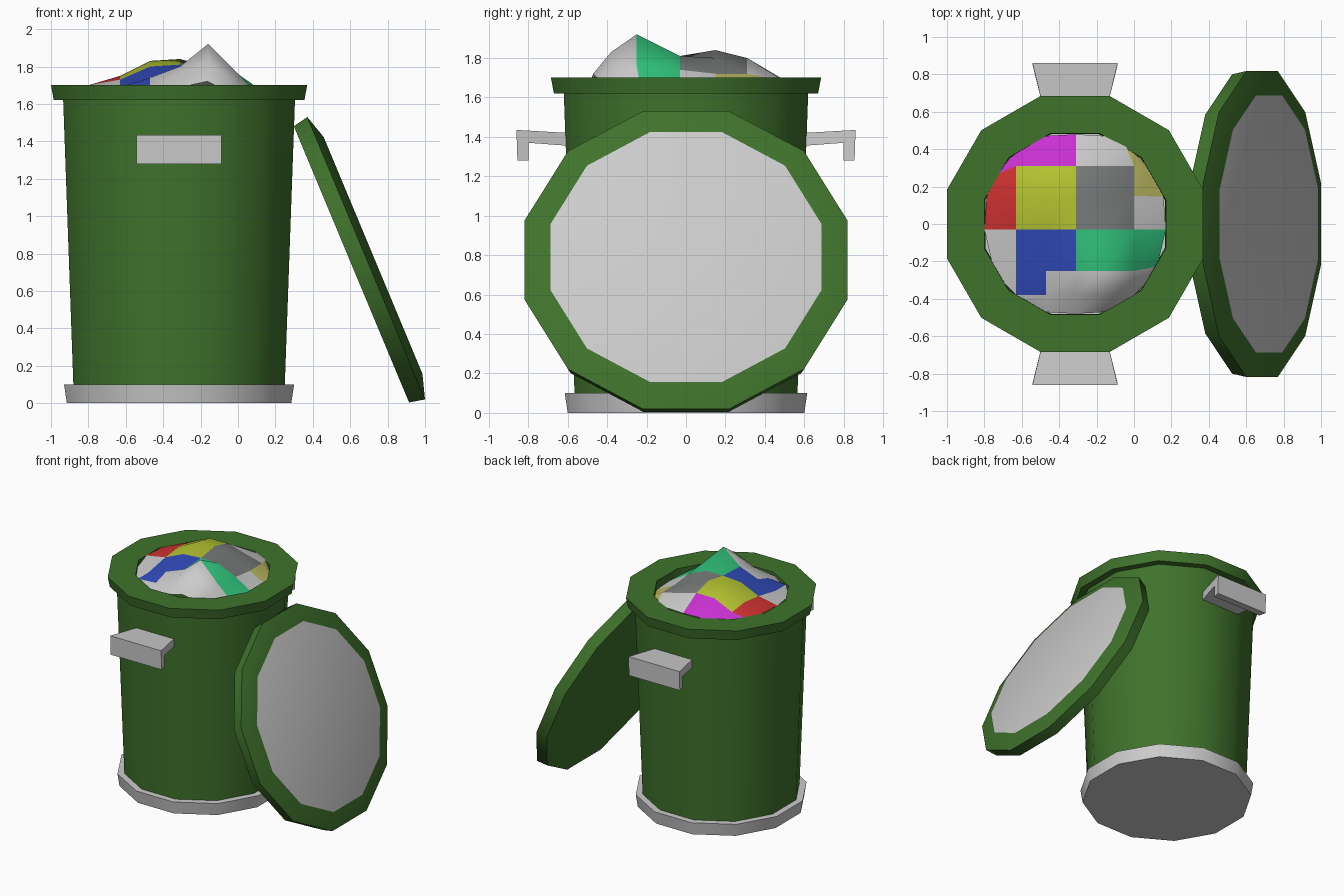
import bpy, math
from math import cos, sin, pi, radians

if "Cube" in bpy.data.objects:
    bpy.data.objects.remove(bpy.data.objects["Cube"])

CX = -0.315   # can axis


def mat(name, r, g, b):
    m = bpy.data.materials.new(name)
    m.diffuse_color = (r, g, b, 1)
    m.use_nodes = True
    m.node_tree.nodes["Principled BSDF"].inputs["Base Color"].default_value = m.diffuse_color
    return m


green = mat("green", 0.05, 0.17, 0.025)
grey = mat("light_grey", 0.8, 0.8, 0.8)


def make(name, verts, faces, mats=(), loc=(0, 0, 0), angle=40):
    me = bpy.data.meshes.new(name)
    me.from_pydata(verts, [], faces)
    for m in mats:
        me.materials.append(m)
    me.shade_smooth()
    me.set_sharp_from_angle(angle=radians(angle))
    ob = bpy.data.objects.new(name, me)
    ob.location = loc
    bpy.context.collection.objects.link(ob)
    return ob


def revolve(name, profile, mats=(), loc=(0, 0, 0), cap_start=False, cap_end=False, n=12):
    """12-sided turned shape; profile is (distance to flat side, z), outside going up."""
    verts, faces = [], []
    for a, z in profile:
        r = a / cos(pi / n)
        for i in range(n):
            t = 2 * pi * (i + 0.5) / n
            verts.append((r * cos(t), r * sin(t), z))
    for k in range(len(profile) - 1):
        for i in range(n):
            j = (i + 1) % n
            faces.append((k * n + i, k * n + j, (k + 1) * n + j, (k + 1) * n + i))
    if cap_start:
        faces.append(tuple(reversed(range(n))))
    if cap_end:
        faces.append(tuple(range((len(profile) - 1) * n, len(profile) * n)))
    return make(name, verts, faces, mats, loc)


# Can: base ring, body, rim with inner wall
revolve("base", [(0.60, 0), (0.615, 0.10), (0.55, 0.10)], (), (CX, 0, 0), cap_start=True)
revolve("body", [(0.565, 0.09), (0.62, 1.63)], [green], (CX, 0, 0))
revolve("rim", [(0.61, 1.62), (0.67, 1.62), (0.685, 1.70), (0.485, 1.70), (0.48, 1.50)],
        [green], (CX, 0, 0))

# Lid leaning on the can, with a grey top panel
lid = revolve("lid", [(0.80, -0.085), (0.818, 0), (0.686, 0.04)], [green, grey],
              (0.685, 0, 0.775), cap_start=True, cap_end=True)
lid.rotation_euler = (0, math.atan2(0.923, 0.385), 0)
lid.data.polygons[-1].material_index = 1

# Handles: hooked profile (y, z, half width), one on each side
hook = [(0.60, 1.42, 0.165), (0.86, 1.435, 0.228), (0.855, 1.28, 0.228),
        (0.80, 1.28, 0.215), (0.80, 1.37, 0.215), (0.60, 1.355, 0.165)]
for side, label in ((-1, "front"), (1, "back")):
    m = len(hook)
    verts = [(s * w, side * y, z) for s in (-1, 1) for y, z, w in hook]
    ends = [(0, 1, 4, 5), (1, 2, 3, 4)]
    faces = [(i, i + m, (i + 1) % m + m, (i + 1) % m) for i in range(m)]
    faces += ends + [tuple(i + m for i in reversed(f)) for f in ends]
    if side > 0:
        faces = [tuple(reversed(f)) for f in faces]
    make(label + "_handle", verts, faces, (), (CX, 0, 0))

# Rubbish heap: coarse height grid squeezed into the opening, patches of colour
xs = [-0.80, -0.63, -0.47, -0.31, -0.16, 0.0, 0.17]
ys = [-0.48, -0.38, -0.25, -0.03, 0.15, 0.31, 0.48]
heights = [  # hundredths above z = 1.6
    [6, 6, 8, 9, 12, 6, 2],
    [6, 9, 10, 16, 23, 10, 2],
    [8, 9, 14, 20, 32, 16, 2],
    [10, 13, 20, 21, 21, 14, 4],
    [10, 15, 23, 24, 20, 12, 4],
    [9, 13, 20, 20, 16, 12, 6],
    [8, 9, 10, 10, 10, 10, 6]]
patches = ["gggggg", "gbgggg", "gbbttt", "ryyddg", "ryyddo", "mmmggo"]
colours = {"g": grey,
           "b": mat("blue", 0.03, 0.07, 0.5),
           "t": mat("teal", 0.03, 0.55, 0.2),
           "r": mat("red", 0.6, 0.03, 0.03),
           "y": mat("lime", 0.45, 0.55, 0.03),
           "d": mat("dark_grey", 0.19, 0.2, 0.2),
           "m": mat("magenta", 0.58, 0.03, 0.64),
           "o": mat("straw", 0.5, 0.48, 0.12)}
keys = list(colours)
verts, faces, idx = [], [], []
for y, row in zip(ys, heights):
    for x, h in zip(xs, row):
        dx = x - CX
        k = min(1, 0.495 / max(math.hypot(dx, y), 1e-6))
        verts.append((dx * k, y * k, 1.6 + h / 100))
for j in range(6):
    for i in range(6):
        a = j * 7 + i
        faces.append((a, a + 1, a + 8, a + 7))
        idx.append(keys.index(patches[j][i]))
heap = make("rubbish_heap", verts, faces, colours.values(), (CX, 0, 0), 60)
for p, c in zip(heap.data.polygons, idx):
    p.material_index = c
